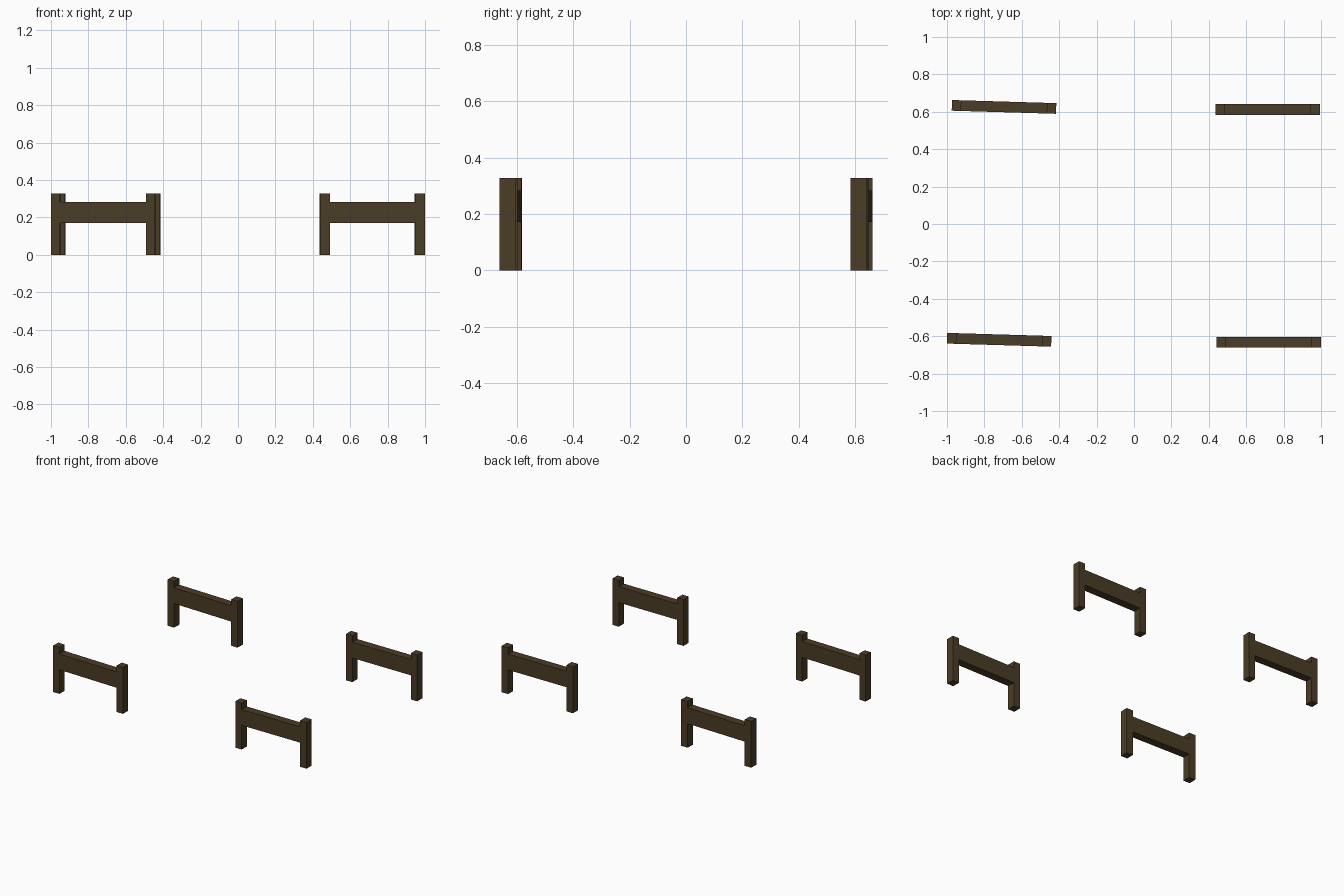
import bpy, bmesh, math

if "Cube" in bpy.data.objects:
    bpy.data.objects.remove(bpy.data.objects["Cube"])

wood = bpy.data.materials.new("dark_wood")
wood.diffuse_color = (0.07, 0.045, 0.019, 1)
wood.use_nodes = True
wood.node_tree.nodes["Principled BSDF"].inputs["Base Color"].default_value = wood.diffuse_color

L, D, H = 0.558, 0.057, 0.328    # length, depth, height of a segment
POST = 0.05                      # post width
RAIL_LO, RAIL_HI = 0.171, 0.283  # rail heights

# H-shaped outline shared by every segment
a, b = L / 2, L / 2 - POST
half = [(b, 0), (a, 0), (a, H), (b, H), (b, RAIL_HI)]
profile = [(b, RAIL_LO)] + half + [(-x, z) for x, z in reversed(half)] + [(-b, RAIL_LO)]


def fence_segment(name, x, y, degrees):
    """Two posts joined by a flush rail, extruded from the outline."""
    bm = bmesh.new()
    face = bm.faces.new([bm.verts.new((px, -D / 2, pz)) for px, pz in profile])
    ext = bmesh.ops.extrude_face_region(bm, geom=[face], use_keep_orig=True)
    moved = [v for v in ext["geom"] if isinstance(v, bmesh.types.BMVert)]
    bmesh.ops.translate(bm, verts=moved, vec=(0, D, 0))
    bmesh.ops.recalc_face_normals(bm, faces=bm.faces)
    mesh = bpy.data.meshes.new(name)
    bm.to_mesh(mesh)
    bm.free()
    mesh.materials.append(wood)
    obj = bpy.data.objects.new(name, mesh)
    obj.location = (x, y, 0)
    obj.rotation_euler.z = math.radians(degrees)
    bpy.context.collection.objects.link(obj)


# Left pair is turned slightly, right pair is square
fence_segment("fence_back_left", -0.695, 0.626, -1.7)
fence_segment("fence_front_left", -0.721, -0.619, -1.7)
fence_segment("fence_back_right", 0.716, 0.612, 0)
fence_segment("fence_front_right", 0.721, -0.633, 0)
